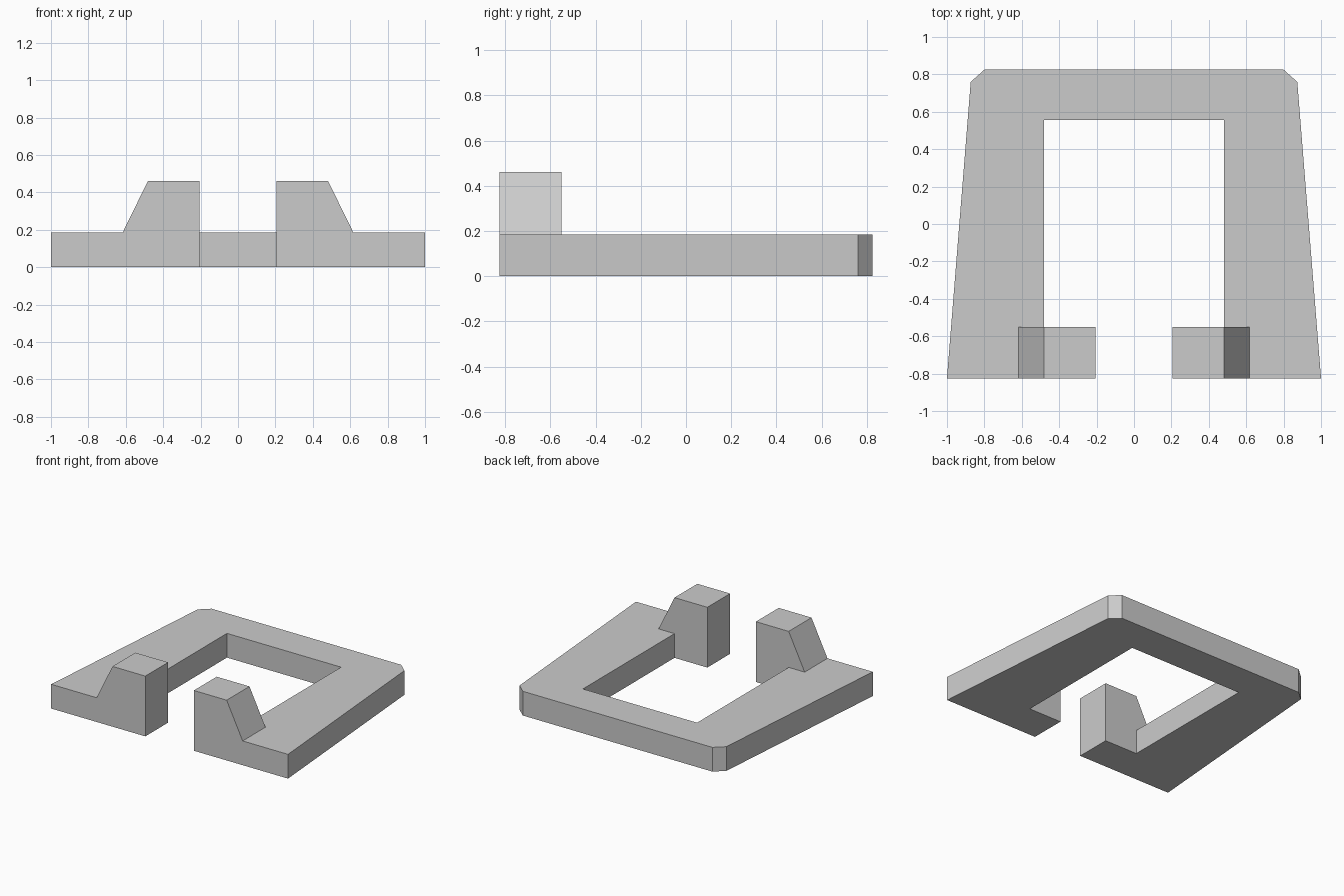
import bpy
import bmesh
from mathutils import Vector

cube = bpy.data.objects.get("Cube")
if cube:
    bpy.data.objects.remove(cube)

grey = bpy.data.materials.new("light_grey")
grey.use_nodes = True
colour = (0.6, 0.6, 0.6, 1)
grey.diffuse_color = colour
grey.node_tree.nodes["Principled BSDF"].inputs["Base Color"].default_value = colour

FRONT, POST_BACK = -0.825, -0.55
BASE_TOP, POST_TOP = 0.185, 0.46
GAP, INNER, OUTER = 0.205, 0.482, 0.617


def extrude_profile(name, points, offset):
    """Flat-sided solid made by sweeping a closed profile along offset."""
    bm = bmesh.new()
    face = bm.faces.new([bm.verts.new(p) for p in points])
    swept = bmesh.ops.extrude_face_region(bm, geom=[face])["geom"]
    verts = [v for v in swept if isinstance(v, bmesh.types.BMVert)]
    bmesh.ops.translate(bm, vec=Vector(offset), verts=verts)
    bmesh.ops.recalc_face_normals(bm, faces=bm.faces)
    mesh = bpy.data.meshes.new(name)
    bm.to_mesh(mesh)
    bm.free()
    mesh.materials.append(grey)
    obj = bpy.data.objects.new(name, mesh)
    bpy.context.collection.objects.link(obj)
    return obj


# Tapered frame with clipped back corners and two inward feet at the front
half = [(0.80, 0.825), (0.873, 0.76), (1, FRONT), (GAP, FRONT),
        (GAP, POST_BACK), (INNER, POST_BACK), (INNER, 0.555)]
outline = half + [(-x, y) for x, y in reversed(half)]
extrude_profile("frame", [(x, y, 0) for x, y in outline], (0, 0, BASE_TOP))

# Sloped posts standing on the feet
for name, side in (("left_post", 1), ("right_post", -1)):
    profile = [(GAP, BASE_TOP), (OUTER, BASE_TOP), (INNER, POST_TOP), (GAP, POST_TOP)]
    extrude_profile(name, [(side * x, FRONT, z) for x, z in profile],
                    (0, POST_BACK - FRONT, 0))
